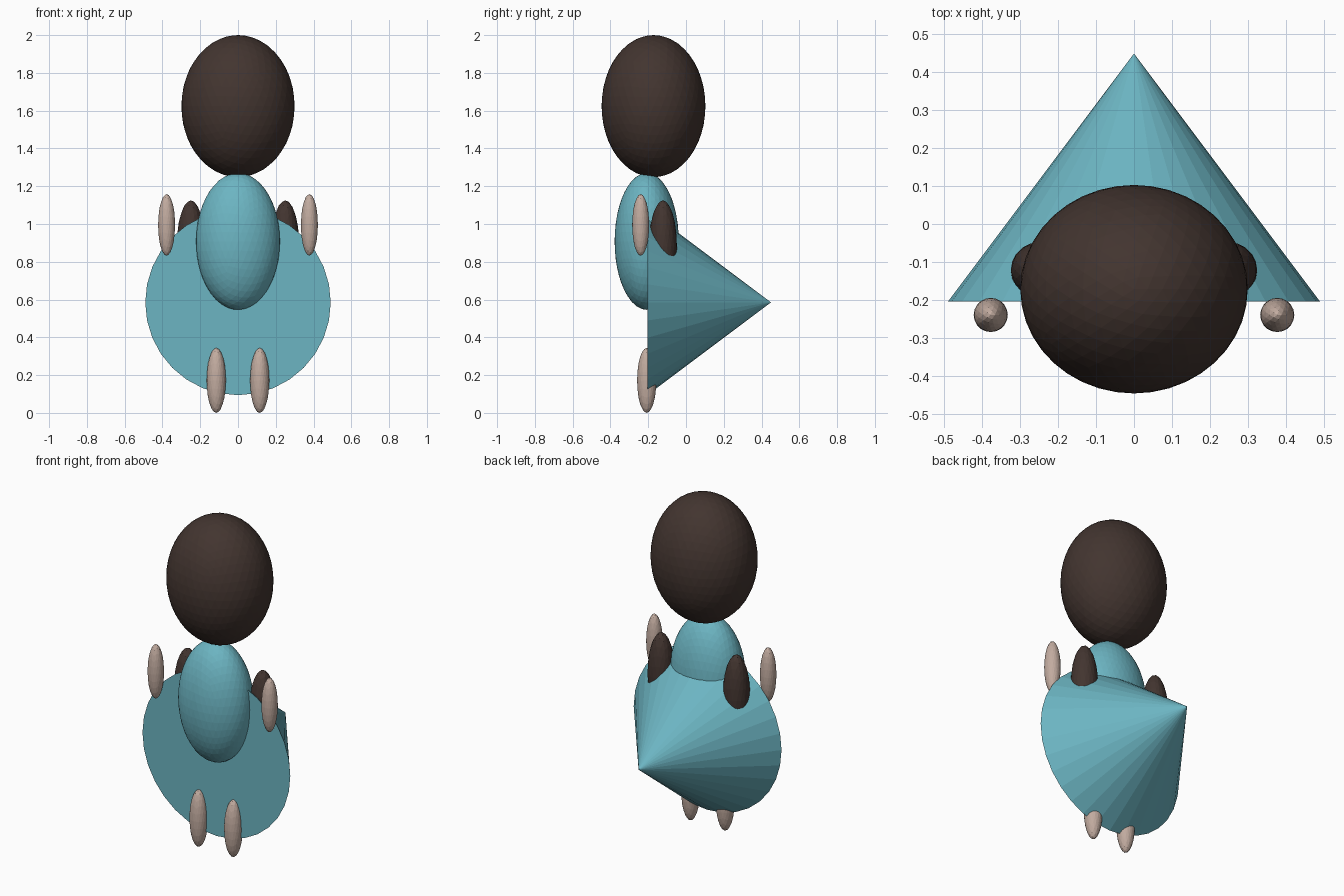
import bpy
from math import radians

if "Cube" in bpy.data.objects:
    bpy.data.objects.remove(bpy.data.objects["Cube"])


def material(name, rgb):
    mat = bpy.data.materials.new(name)
    mat.diffuse_color = (*rgb, 1)
    mat.use_nodes = True
    mat.node_tree.nodes["Principled BSDF"].inputs["Base Color"].default_value = mat.diffuse_color
    return mat


DARK = material("dark_brown", (0.055, 0.035, 0.029))
TEAL = material("teal", (0.15, 0.46, 0.54))
SKIN = material("pale_skin", (0.54, 0.41, 0.35))


def ellipsoid(name, center, radii, mat, detail):
    bpy.ops.mesh.primitive_ico_sphere_add(subdivisions=detail, radius=1, location=center)
    obj = bpy.context.object
    obj.name = name
    obj.scale = radii
    bpy.ops.object.transform_apply(location=False, rotation=False, scale=True)
    obj.data.materials.append(mat)


def pair(name, center, radii, mat):
    for side, sx in (("right", 1), ("left", -1)):
        ellipsoid(f"{name}_{side}", (sx * center[0], center[1], center[2]), radii, mat, 3)


# Head and torso
ellipsoid("head", (0, -0.172, 1.624), (0.30, 0.275, 0.376), DARK, 4)
ellipsoid("torso", (0, -0.208, 0.908), (0.222, 0.17, 0.362), TEAL, 4)

# Cone lying on its side, flat base to the front and tip to the back
bpy.ops.mesh.primitive_cone_add(vertices=32, radius1=0.491, radius2=0, depth=0.655,
                                location=(0, 0.1225, 0.585), rotation=(radians(-90), 0, 0))
cone = bpy.context.object
cone.name = "back_cone"
cone.data.materials.append(TEAL)

# Paired limbs
pair("shoulder_lobe", (0.25, -0.122, 0.88), (0.075, 0.074, 0.245), DARK)
pair("hand", (0.378, -0.24, 0.995), (0.045, 0.045, 0.163), SKIN)
pair("foot", (0.115, -0.208, 0.172), (0.051, 0.051, 0.172), SKIN)
